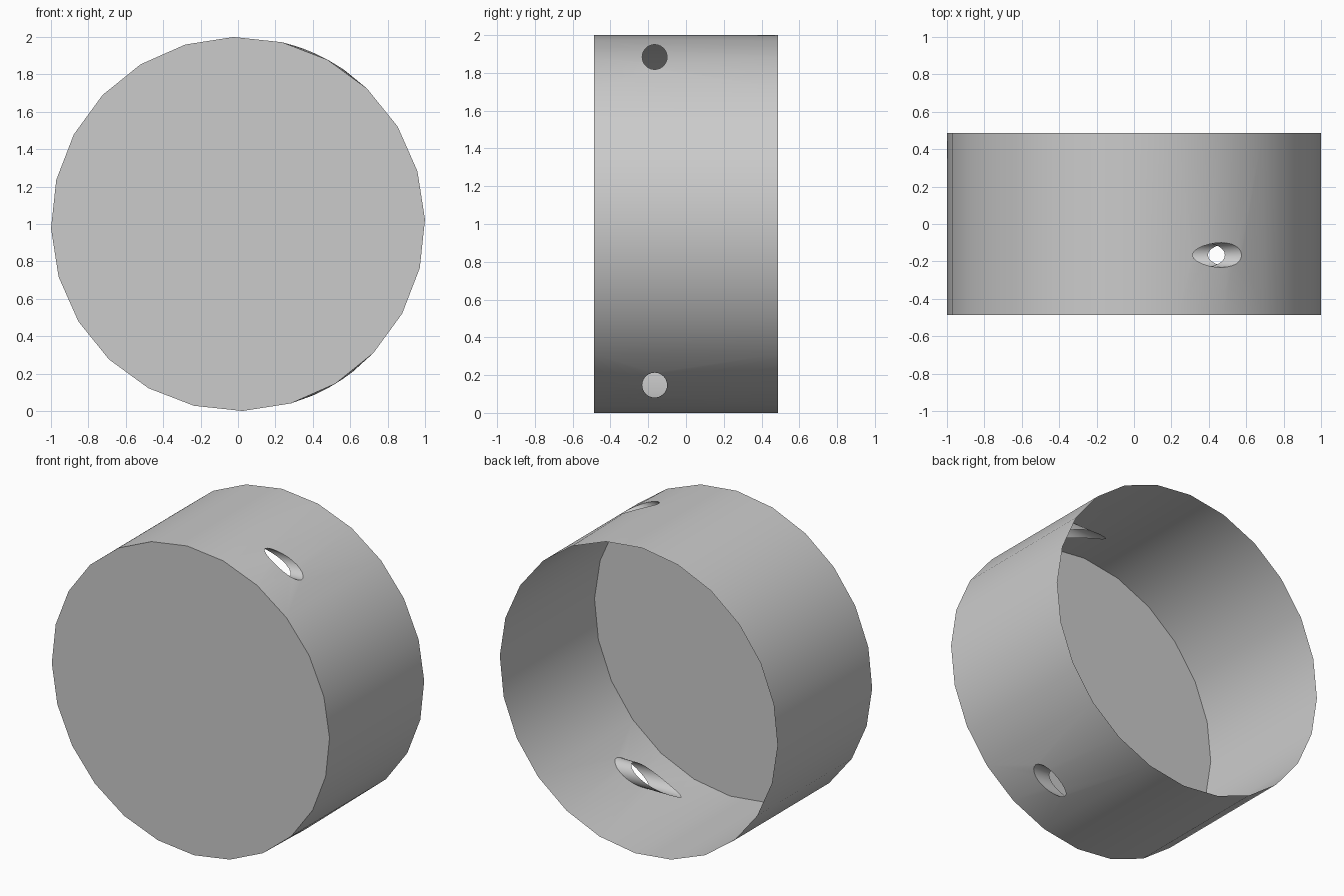
import bpy, bmesh, math

if "Cube" in bpy.data.objects:
    bpy.data.objects.remove(bpy.data.objects["Cube"])

SIDES, HALF, TURN = 24, 0.487, math.radians(1.4)
HOLE_Y, HOLE_R, HOLE_SIDES = -0.166, 0.066, 24
BORE_R, BORE_LIFT = 0.942, 0.011          # inner cylinder where the tubes end
HOLES = {"upper": 0.884, "lower": -0.853}  # heights from the drum axis

grey = bpy.data.materials.new("plain grey")
grey.use_nodes = True
grey.diffuse_color = (0.6, 0.6, 0.6, 1)
grey.node_tree.nodes["Principled BSDF"].inputs["Base Color"].default_value = (0.6, 0.6, 0.6, 1)


def finish(name, bm, smooth):
    mesh = bpy.data.meshes.new(name)
    for f in bm.faces:
        f.smooth = smooth
    bm.to_mesh(mesh)
    bm.free()
    mesh.materials.append(grey)
    obj = bpy.data.objects.new(name, mesh)
    bpy.context.collection.objects.link(obj)


def rim_angle(i):
    return TURN + math.tau * i / SIDES


def hole_points(height):
    """(y, z) points round a hole, z measured from the drum axis."""
    steps = [math.tau * k / HOLE_SIDES for k in range(HOLE_SIDES)]
    return [(HOLE_Y + HOLE_R * math.cos(t), height + HOLE_R * math.sin(t)) for t in steps]


def loop_edges(bm, points):
    verts = [bm.verts.new((x, y, 0)) for x, y in points]
    return [bm.edges.new((a, b)) for a, b in zip(verts, verts[1:] + verts[:1])]


# Drum wall: laid out flat as (angle, y), holes cut, then wrapped round
bm = bmesh.new()
pierced = set()
for height in HOLES.values():
    middle = round((math.asin(height) - TURN) / math.tau * SIDES)
    pierced |= {(middle - 1) % SIDES, middle % SIDES}
    arc = [rim_angle(middle + k) for k in (-1, 0, 1)]
    edges = loop_edges(bm, [(a, -HALF) for a in arc] + [(a, HALF) for a in reversed(arc)])
    edges += loop_edges(bm, [(math.asin(z), y) for y, z in hole_points(height)])
    bmesh.ops.triangle_fill(bm, edges=edges, use_beauty=True, normal=(0, 0, 1))
for i in range(SIDES):
    if i not in pierced:
        a, b = rim_angle(i), rim_angle(i + 1)
        bm.faces.new([bm.verts.new((x, y, 0)) for x, y in
                      ((a, -HALF), (b, -HALF), (b, HALF), (a, HALF))])
for v in bm.verts:
    angle, y = v.co.x, v.co.y
    v.co = (math.cos(angle), y, 1 + math.sin(angle))
bmesh.ops.remove_doubles(bm, verts=bm.verts, dist=0.0005)
bmesh.ops.recalc_face_normals(bm, faces=bm.faces)
if sum(f.normal.dot((f.calc_center_median().x, 0, f.calc_center_median().z - 1)) for f in bm.faces) < 0:
    bmesh.ops.reverse_faces(bm, faces=bm.faces)
finish("drum_wall", bm, True)

# Closed front
bm = bmesh.new()
bm.faces.new([bm.verts.new((math.cos(rim_angle(i)), -HALF, 1 + math.sin(rim_angle(i))))
              for i in range(SIDES)])
bm.normal_update()
if bm.faces[:][0].normal.y > 0:
    bmesh.ops.reverse_faces(bm, faces=bm.faces)
finish("front_disc", bm, False)

# Short tubes running inward from the holes
for side, height in HOLES.items():
    bm = bmesh.new()
    outer, inner = [], []
    for y, z in hole_points(height):
        outer.append(bm.verts.new((math.sqrt(1 - z * z), y, 1 + z)))
        depth = max(BORE_R ** 2 - (z - BORE_LIFT) ** 2, 0)
        inner.append(bm.verts.new((math.sqrt(depth), y, 1 + z)))
    for k in range(HOLE_SIDES):
        n = (k + 1) % HOLE_SIDES
        bm.faces.new((outer[n], outer[k], inner[k], inner[n]))
    finish(side + "_hole_tube", bm, True)
